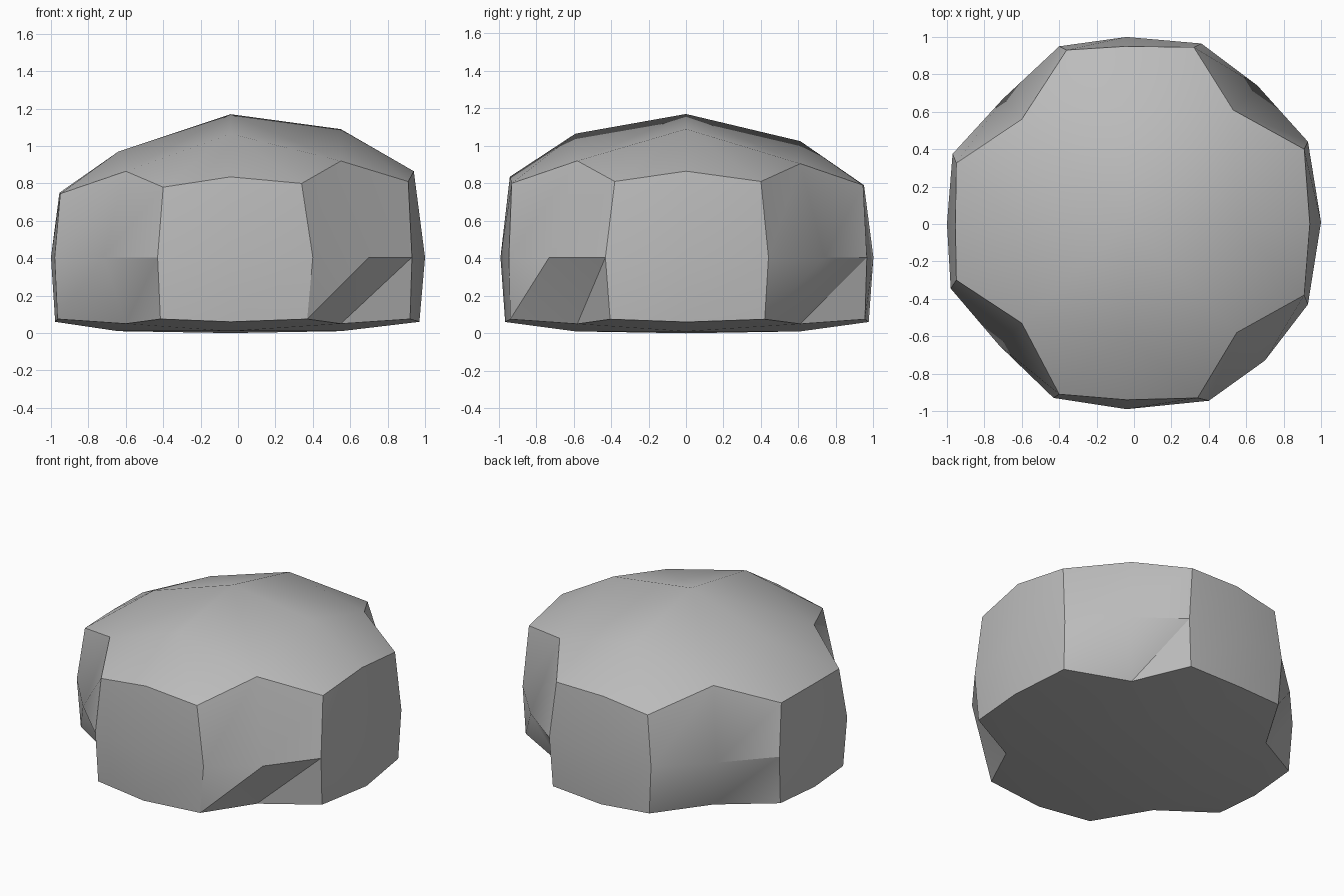
import bpy
import bmesh
from math import radians

default = bpy.data.objects.get("Cube")
if default:
    bpy.data.objects.remove(default, do_unlink=True)

# Outlines run counter-clockwise from +x: side middle, side edge, notch, side edge
WAIST = [(1, .01), (.93, .44), (.66, .74), (.36, .965),
         (-.04, 1), (-.4, .95), (-.7, .67), (-.97, .375),
         (-1, 0), (-.98, -.345), (-.72, -.65), (-.43, -.93),
         (-.04, -.99), (.4, -.945), (.7, -.73), (.93, -.43)]
SHOULDER = [(.94, 0, .865), (.91, .4, .81), (.53, .61, .905), (.32, .945, .79),
            (-.04, .95, .79), (-.36, .93, .74), (-.6, .56, .865), (-.95, .325, .75),
            (-.955, 0, .75), (-.95, -.3, .745), (-.6, -.53, .865), (-.4, -.91, .78),
            (-.04, -.94, .835), (.34, -.93, .8), (.55, -.58, .92), (.91, -.38, .81)]
CROWN = [(.55, 0, 1.09), (-.04, .61, 1.025), (-.64, 0, .97), (-.04, -.59, 1.065)]
PEAK = (-.04, 0, 1.17)
COUNT = len(WAIST)


def base_point(i):
    """Base rim: notches follow the shoulder, the sides lie between both outlines."""
    (wx, wy), (sx, sy, _) = WAIST[i], SHOULDER[i]
    if i % 4 == 2:
        return (sx, sy, .05)
    return ((wx + sx) / 2, (wy + sy) / 2, .06 if i % 4 == 0 else .075)


def cap(bm, ring, inner, centre, upward):
    """Close a notched ring with quads around four inner points."""
    for k in range(4):
        a, b = inner[k], inner[(k + 1) % 4]
        r = [ring[(4 * k + n) % COUNT] for n in range(5)]
        for face in ((centre, a, r[2], b), (a, r[0], r[1], r[2]), (b, r[2], r[3], r[4])):
            bm.faces.new(face if upward else face[::-1])


bm = bmesh.new()
make = bm.verts.new
base = [make(base_point(i)) for i in range(COUNT)]
waist = [make((x, y, .405)) for x, y in WAIST]
shoulder = [make(p) for p in SHOULDER]

# Side walls, with the lower band split along its creases
for i in range(COUNT):
    j = (i + 1) % COUNT
    bm.faces.new((waist[i], waist[j], shoulder[j], shoulder[i]))
    bm.faces.new((base[i], base[j], waist[j]))
    bm.faces.new((base[i], waist[j], waist[i]))

# Domed top and nearly flat underside
cap(bm, shoulder, [make(p) for p in CROWN], make(PEAK), True)
cap(bm, base, [make((x, y, .01)) for x, y, _ in CROWN], make((-.04, 0, 0)), False)
bmesh.ops.recalc_face_normals(bm, faces=bm.faces[:])

mesh = bpy.data.meshes.new("boulder")
bm.to_mesh(mesh)
bm.free()
boulder = bpy.data.objects.new("boulder", mesh)
bpy.context.collection.objects.link(boulder)

# Stone colour
stone = bpy.data.materials.new("stone grey")
stone.use_nodes = True
colour = (.5, .5, .5, 1)
stone.diffuse_color = colour
for node in stone.node_tree.nodes:
    if node.type == "BSDF_PRINCIPLED":
        node.inputs["Base Color"].default_value = colour
mesh.materials.append(stone)

# Soft facets with sharp rims
bpy.ops.object.select_all(action="DESELECT")
boulder.select_set(True)
bpy.context.view_layer.objects.active = boulder
bpy.ops.object.shade_smooth_by_angle(angle=radians(30))
